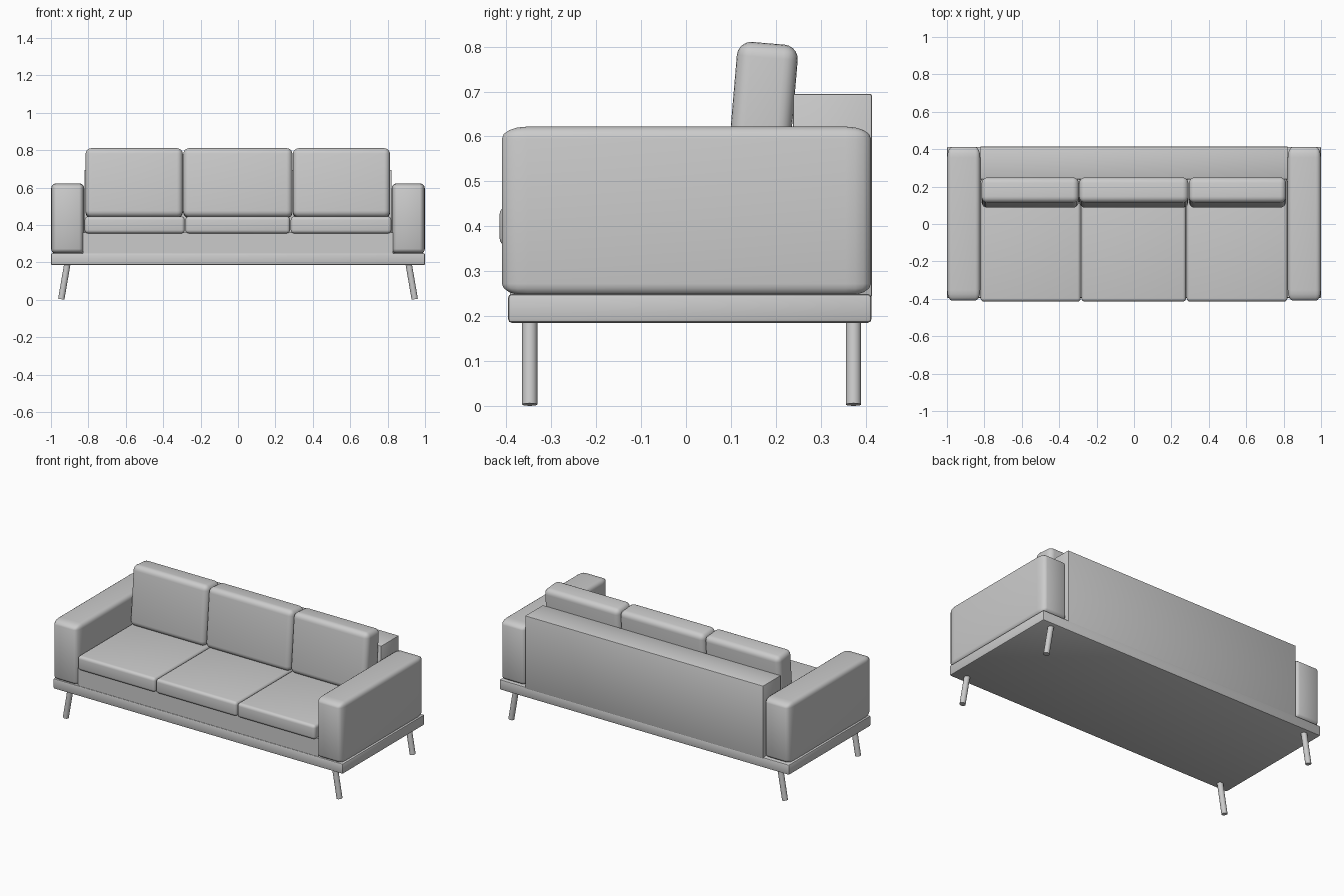
import bpy, bmesh
from mathutils import Vector, Matrix

if "Cube" in bpy.data.objects:
    bpy.data.objects.remove(bpy.data.objects["Cube"])


def finish(name, bm):
    me = bpy.data.meshes.new(name)
    bm.to_mesh(me)
    bm.free()
    ob = bpy.data.objects.new(name, me)
    bpy.context.collection.objects.link(ob)
    bpy.context.view_layer.objects.active = ob
    for o in bpy.context.selected_objects:
        o.select_set(False)
    ob.select_set(True)
    bpy.ops.object.shade_smooth_by_angle(angle=0.6)
    return ob


def box(name, x, y, z, r=0.0, seg=3, tilt=0.0, stretch=1.0):
    """Rounded box from ranges; stretch lengthens the rounding along y."""
    lo, hi = Vector((x[0], y[0], z[0])), Vector((x[1], y[1], z[1]))
    size = hi - lo
    bm = bmesh.new()
    bmesh.ops.create_cube(bm, size=1)
    bmesh.ops.scale(bm, vec=(size.x, size.y / stretch, size.z), verts=bm.verts)
    if r:
        bmesh.ops.bevel(bm, geom=bm.edges[:], offset=r, segments=seg,
                        profile=0.5, affect='EDGES')
    bmesh.ops.scale(bm, vec=(1, stretch, 1), verts=bm.verts)
    ob = finish(name, bm)
    ob.location = (lo + hi) / 2
    ob.rotation_euler.x = tilt
    return ob


def leg(name, top, bottom, r):
    top, bottom = Vector(top), Vector(bottom)
    d = top - bottom
    bm = bmesh.new()
    bmesh.ops.create_cone(bm, cap_ends=True, segments=24, radius1=r, radius2=r,
                          depth=d.length,
                          matrix=Matrix.Translation((top + bottom) / 2)
                          @ d.to_track_quat('Z', 'Y').to_matrix().to_4x4())
    finish(name, bm)


# Plinth, seat frame and backrest panel
box("base", (-1, 1), (-0.396, 0.413), (0.185, 0.249), 0.008, 2)
box("seat_frame", (-0.83, 0.83), (-0.392, 0.3), (0.24, 0.36))
box("back_panel", (-0.822, 0.822), (0.238, 0.414), (0.24, 0.695), 0.005, 2)

# Arms and splayed legs, mirrored left and right
for side, s in (("left", -1), ("right", 1)):
    box(side + "_arm", sorted((s * 0.822, s * 0.999)), (-0.41, 0.412),
        (0.245, 0.622), 0.027, 4, stretch=2.1)
    for end, y in (("front", -0.348), ("back", 0.373)):
        leg(f"{side}_{end}_leg", (s * 0.911, y, 0.2), (s * 0.945, y, 0.003), 0.017)

# Seat and back cushions
seats = [(-0.82, -0.285), (-0.281, 0.278), (0.282, 0.82)]
backs = [(-0.815, -0.295), (-0.293, 0.291), (0.293, 0.813)]
for i, (sx, bx) in enumerate(zip(seats, backs), 1):
    box(f"seat_cushion_{i}", sx, (-0.415, 0.245), (0.355, 0.445), 0.018, 4)
    box(f"back_cushion_{i}", bx, (0.1, 0.236), (0.438, 0.808), 0.032, 5, tilt=-0.085)
